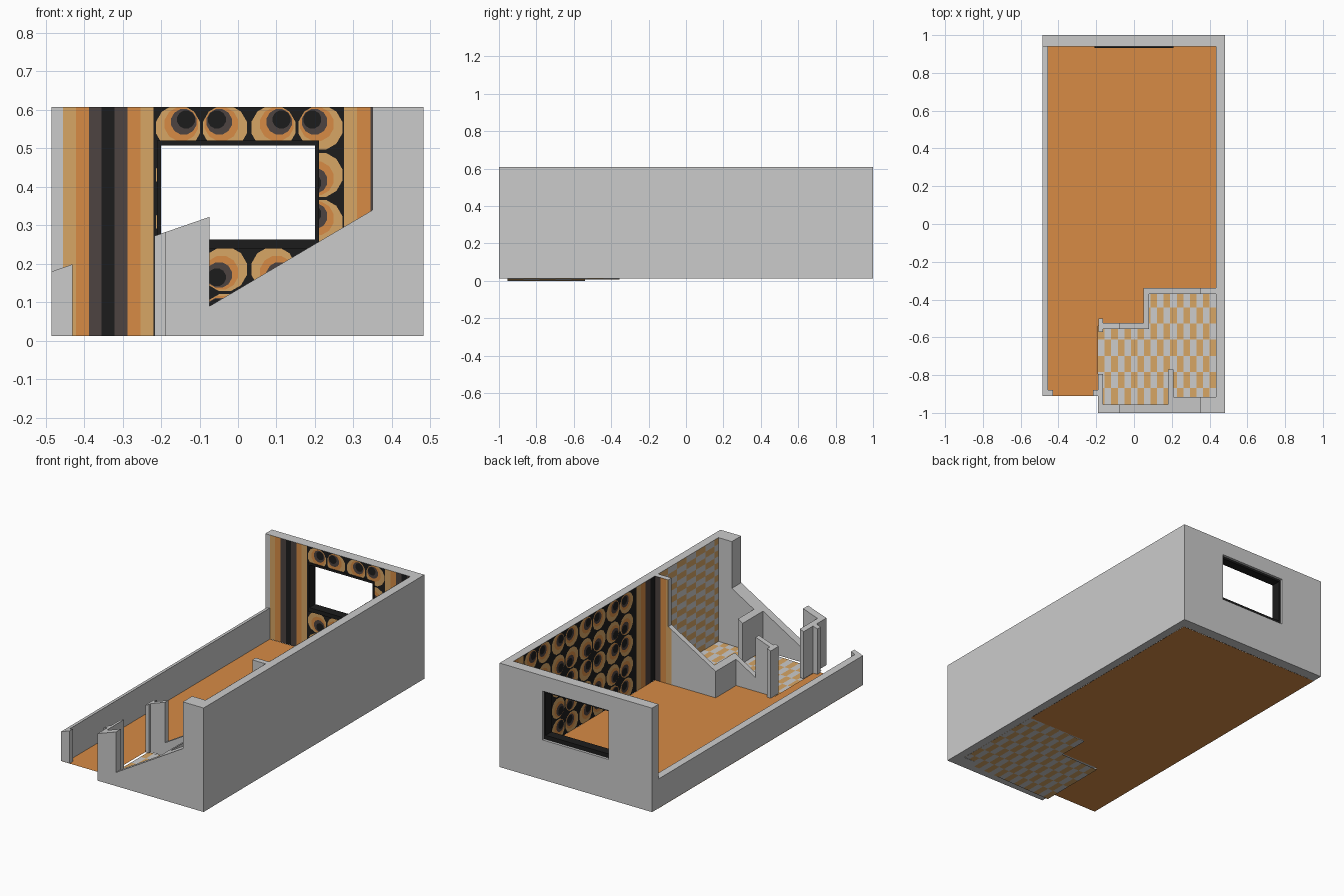
import bpy, bmesh, math
from mathutils import Vector

if "Cube" in bpy.data.objects:
    bpy.data.objects.remove(bpy.data.objects["Cube"])

Z0, Z1 = 0.012, 0.608
STEP = 0.0008


def mat(name, r, g, b):
    m = bpy.data.materials.new(name)
    m.diffuse_color = (r, g, b, 1)
    m.use_nodes = True
    m.node_tree.nodes["Principled BSDF"].inputs["Base Color"].default_value = m.diffuse_color
    return m


ORANGE = mat("orange", 0.68, 0.26, 0.06)
LIGHT = mat("light_orange", 0.68, 0.38, 0.13)
BROWN = mat("brown", 0.075, 0.056, 0.053)
BLACK = mat("black", 0.012, 0.012, 0.012)


def add_mesh(name, verts, faces, material=None):
    me = bpy.data.meshes.new(name)
    me.from_pydata(verts, [], faces)
    ob = bpy.data.objects.new(name, me)
    bpy.context.collection.objects.link(ob)
    if material:
        me.materials.append(material)
    return ob


def sheet(name, polys, material=None):
    # flat patches gathered into one object
    verts, faces = [], []
    for p in polys:
        faces.append(list(range(len(verts), len(verts) + len(p))))
        verts += p
    return add_mesh(name, verts, faces, material)


def solid_y(name, prof, y0, y1, material=None):
    # x-z outline (counter-clockwise) extruded along y
    n = len(prof)
    verts = [(x, y0, z) for x, z in prof] + [(x, y1, z) for x, z in prof]
    faces = [list(range(n)), list(range(2 * n - 1, n - 1, -1))]
    faces += [[(i + 1) % n, i, i + n, (i + 1) % n + n] for i in range(n)]
    return add_mesh(name, verts, faces, material)


# Cutaway line that trims the tops of all walls: (x start, z start, x end, z end)
CUT = [(-0.6, 0.14, -0.074, 0.322), (-0.074, 0.09, 0.35, 0.34), (0.35, Z1, 0.6, Z1)]


def wall(name, x0, x1, y0, y1, material=None):
    top = []
    for a, za, b, zb in CUT:
        lo, hi = max(a, x0), min(b, x1)
        if hi - lo > 1e-5:
            top += [(x, za + (zb - za) * (x - a) / (b - a)) for x in (lo, hi)]
    solid = [p for i, p in enumerate(top) if i == 0 or p != top[i - 1]]
    return solid_y(name, [(x0, Z0), (x1, Z0)] + solid[::-1], y0, y1, material)


def ring(name, outer, inner, y0, y1, material=None):
    # rectangular frame in x-z with depth along y
    def corners(r, y):
        return [(r[0], y, r[2]), (r[1], y, r[2]), (r[1], y, r[3]), (r[0], y, r[3])]
    verts = corners(outer, y0) + corners(inner, y0) + corners(outer, y1) + corners(inner, y1)
    faces = []
    for i in range(4):
        j = (i + 1) % 4
        faces += [(i, j, j + 4, i + 4), (j + 8, i + 8, i + 12, j + 12),
                  (j, i, i + 8, j + 8), (i + 4, j + 4, j + 12, i + 12)]
    return add_mesh(name, verts, faces, material)


# Walls
for args in [
    ("left_wall", -0.485, -0.455, -0.91, 0.94),
    ("right_wall", 0.435, 0.482, -1.0, 0.94),
    ("front_wall", -0.19, 0.435, -1.0, -0.955),
    ("front_wall_lining", 0.21, 0.435, -0.955, -0.915),
    ("front_pier", 0.18, 0.21, -0.955, -0.77),
    ("bath_side_front", -0.19, -0.165, -0.955, -0.795),
    ("door_jamb_right", -0.217, -0.19, -0.91, -0.88),
    ("door_jamb_left", -0.455, -0.43, -0.91, -0.88),
    ("bath_side_back", -0.187, -0.165, -0.572, -0.5),
    ("bath_partition", -0.165, 0.05, -0.555, -0.525),
    ("bath_return", 0.05, 0.08, -0.555, -0.37),
    ("bath_back_wall", 0.05, 0.435, -0.37, -0.34),
]:
    wall(*args)

# Back wall with window opening, and the window frame
WIN = (-0.21, 0.21, 0.24, 0.52)
ring("back_wall", (-0.485, 0.482, Z0, Z1), WIN, 0.94, 1.0)
ring("window_frame", WIN, (-0.2, 0.2, 0.263, 0.508), 0.932, 0.985, BLACK)

# Main floor
sheet("main_floor", [[(x, y, Z0 - 0.001) for x, y in [
    (-0.485, -0.91), (-0.19, -0.91), (-0.19, -0.54), (0.06, -0.54),
    (0.06, -0.355), (0.435, -0.355), (0.435, 0.94), (-0.485, 0.94)]]], ORANGE)


# Checker tiles
def checker(name, u0, u1, v0, v1, du, dv, place, limit=lambda u: 9):
    sets = ([], [])
    for i in range(math.ceil((u1 - u0) / du - 1e-6)):
        a, b = u0 + i * du, min(u0 + (i + 1) * du, u1)
        top = min(v1, limit((a + b) / 2))
        for j in range(math.ceil((v1 - v0) / dv - 1e-6)):
            c, d = v0 + j * dv, min(v0 + (j + 1) * dv, top)
            if d - c > 1e-5:
                sets[(i + j) % 2].append([place(*p) for p in ((a, c), (b, c), (b, d), (a, d))])
    sheet(name + "_orange", sets[0], LIGHT)
    sheet(name + "_grey", sets[1])


checker("bath_floor_tiles", -0.19, 0.435, -0.955, -0.355, 0.0347, 0.0857,
        lambda x, y: (x, y, 0.014 * (x + 0.19) / 0.625),
        lambda x: -0.54 if x < 0.06 else 9)
checker("bath_wall_tiles", 0.37, 0.915, Z0, Z1, 0.085, 0.035,
        lambda u, z: (0.435 - STEP, -u, z))


# Wallpaper
def clip(poly, rect):
    for axis, lim, s in ((0, rect[0], 1), (0, rect[1], -1), (1, rect[2], 1), (1, rect[3], -1)):
        out = []
        for p, q in zip(poly, poly[1:] + poly[:1]):
            dp, dq = s * (p[axis] - lim), s * (q[axis] - lim)
            if dp >= 0:
                out.append(p)
            if dp * dq < 0:
                out.append(p.lerp(q, dp / (dp - dq)))
        poly = out
    return poly


def strip_paper(name, place, u0, step, u_end, colours):
    for i, c in enumerate(colours):
        a, b = u0 + i * step, min(u0 + (i + 1) * step, u_end)
        sheet(f"{name}_{i}", [[place(u, v, STEP) for u, v in
                               ((a, Z0), (b, Z0), (b, Z1), (a, Z1))]], c)


def flower_paper(name, place, rects, first_u, count):
    sheet(name + "_ground", [[place(u, v, STEP) for u, v in
                              ((r[0], r[2]), (r[1], r[2]), (r[1], r[3]), (r[0], r[3]))]
                             for r in rects], BLACK)
    # each petal: nested discs sliding toward the flower centre (radius, centre offset)
    for k, (rad, off, c) in enumerate([(0.059, 0.061, LIGHT), (0.045, 0.052, ORANGE),
                                       (0.034, 0.046, BROWN), (0.024, 0.040, BLACK)]):
        polys = []
        for g in range(count):
            for cz in (0.615, 0.37, 0.125):
                for sx in (-1, 1):
                    for sz in (-1, 1):
                        disc = [Vector((first_u + 0.248 * g + sx * off + rad * math.cos(t),
                                        cz + sz * off + rad * math.sin(t)))
                                for t in (math.tau * (n + 0.5) / 12 for n in range(12))]
                        for r in rects:
                            p = clip(disc, r)
                            if len(p) > 2:
                                polys.append([place(v.x, v.y, STEP * (k + 2)) for v in p])
        sheet(f"{name}_petals_{k}", polys, c)


def on_back(u, v, d):
    return (u, 0.94 - d, v)


def on_right(u, v, d):
    return (0.435 - d, -u, v)


SEQ = [LIGHT, ORANGE, BROWN, BLACK, BROWN, ORANGE, LIGHT]
strip_paper("back_stripes_left", on_back, -0.455, 0.0336, -0.22, SEQ)
strip_paper("back_stripes_right", on_back, 0.275, 0.0345, 0.435, SEQ[:5])
flower_paper("back_flowers", on_back,
             [(-0.22, WIN[0], Z0, Z1), (WIN[1], 0.275, Z0, Z1),
              (WIN[0], WIN[1], Z0, WIN[2]), (WIN[0], WIN[1], WIN[3], Z1)], -0.095, 2)
strip_paper("right_stripes_back", on_right, -0.94, 0.045, -0.85, SEQ[5:])
flower_paper("right_flowers", on_right, [(-0.85, 0.17, Z0, Z1)], -0.725, 4)
strip_paper("right_stripes_front", on_right, 0.17, 0.0425, 0.34, SEQ[:4])
for i, c in enumerate(SEQ[4:]):
    wall(f"partition_stripe_{i}", 0.4 - 0.035 * i, 0.435 - 0.035 * i, -0.34, -0.339, c)
